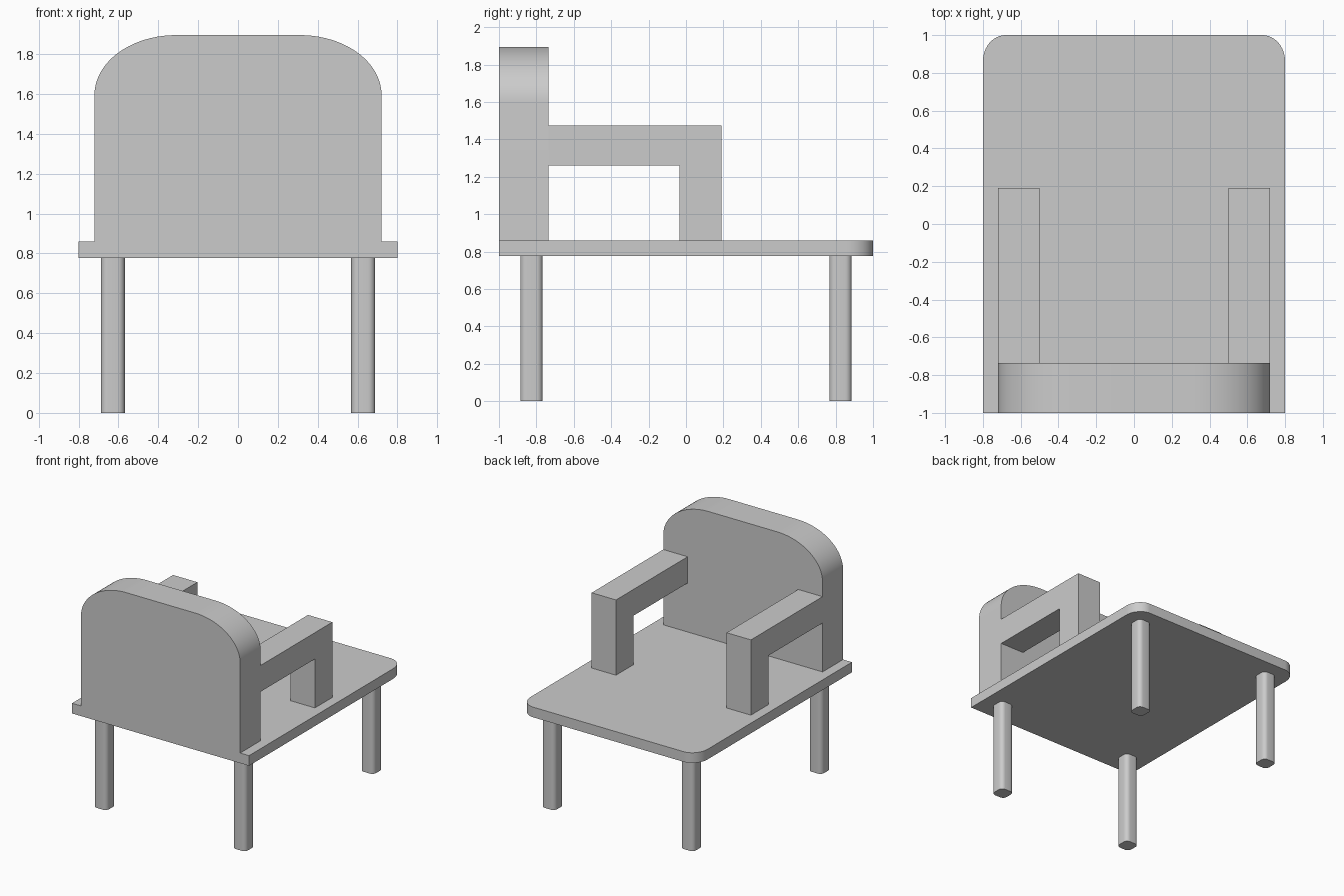
import bpy
import bmesh
from math import sin, cos, pi, radians
from mathutils import Vector

old = bpy.data.objects.get("Cube")
if old:
    bpy.data.objects.remove(old, do_unlink=True)

grey = bpy.data.materials.new("light grey")
grey.use_nodes = True
colour = (0.6, 0.6, 0.6, 1)
grey.diffuse_color = colour
grey.node_tree.nodes["Principled BSDF"].inputs["Base Color"].default_value = colour


def rounded_rect(u0, u1, v0, v1, top, bottom=None, steps=12):
    """Counter-clockwise outline with elliptical corner radii (ru, rv)."""
    corners = [(u1, v1, -1, -1, top, 0), (u0, v1, 1, -1, top, 1),
               (u0, v0, 1, 1, bottom, 2), (u1, v0, -1, 1, bottom, 3)]
    points = []
    for u, v, su, sv, radius, quarter in corners:
        if radius is None:
            points.append((u, v))
            continue
        ru, rv = radius
        for i in range(steps + 1):
            a = (quarter + i / steps) * pi / 2
            points.append((u + su * ru + ru * cos(a), v + sv * rv + rv * sin(a)))
    return points


def prism(name, outline, axis, low, high):
    """Extrude an outline along x, y or z between low and high."""
    place = {"x": lambda u, v, w: (w, u, v),
             "y": lambda u, v, w: (u, w, v),
             "z": lambda u, v, w: (u, v, w)}[axis]
    bm = bmesh.new()
    base = bm.faces.new([bm.verts.new(place(u, v, low)) for u, v in outline])
    result = bmesh.ops.extrude_face_region(bm, geom=[base], use_keep_orig=True)
    moved = [g for g in result["geom"] if isinstance(g, bmesh.types.BMVert)]
    bmesh.ops.translate(bm, verts=moved, vec=Vector(place(0, 0, high - low)))
    bmesh.ops.recalc_face_normals(bm, faces=bm.faces)
    mesh = bpy.data.meshes.new(name)
    bm.to_mesh(mesh)
    bm.free()
    mesh.materials.append(grey)
    obj = bpy.data.objects.new(name, mesh)
    bpy.context.collection.objects.link(obj)
    bpy.ops.object.select_all(action="DESELECT")
    obj.select_set(True)
    bpy.context.view_layer.objects.active = obj
    bpy.ops.object.shade_smooth_by_angle(angle=radians(30))
    return obj


# Seat board, rounded at one end, and tall backrest with rounded shoulders
prism("seat", rounded_rect(-0.8, 0.8, -1, 1, (0.12, 0.14)), "z", 0.777, 0.86)
prism("backrest", rounded_rect(-0.72, 0.72, 0.86, 1.895, (0.41, 0.3), steps=20),
      "y", -1, -0.735)

# Armrests: a rail from the backrest turning down into a post
arm = [(-0.735, 1.475), (-0.735, 1.26), (-0.035, 1.26),
       (-0.035, 0.86), (0.19, 0.86), (0.19, 1.475)]
prism("left_armrest", arm, "x", 0.5, 0.72)
prism("right_armrest", arm, "x", -0.72, -0.5)

# Legs with softened square sections
soft = (0.035, 0.035)
for side, x in (("left", 0.628), ("right", -0.628)):
    for end, y in (("front", -0.826), ("back", 0.826)):
        section = rounded_rect(x - 0.06, x + 0.06, y - 0.06, y + 0.06, soft, soft, 6)
        prism(f"{end}_{side}_leg", section, "z", 0, 0.777)
